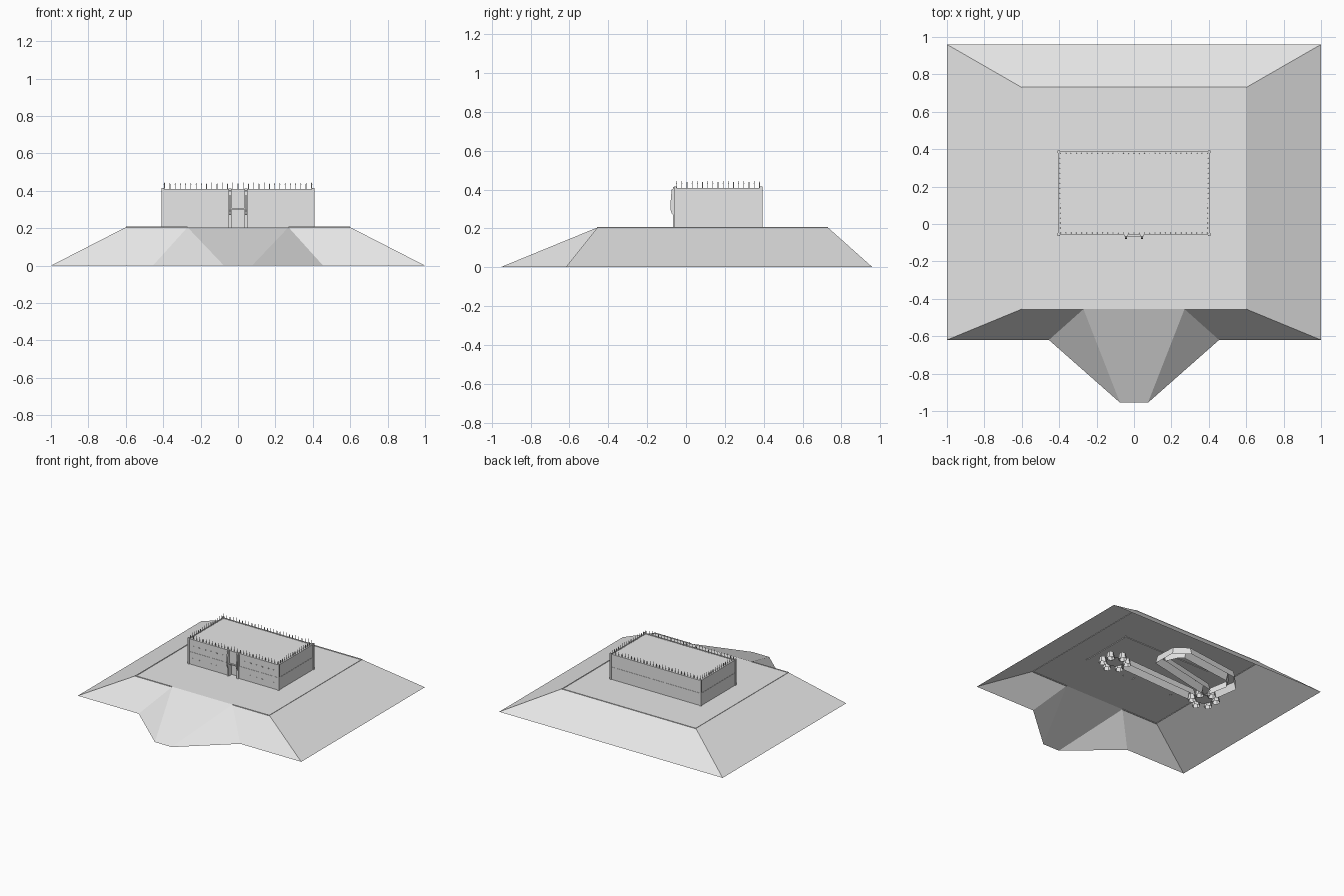
import bpy, bmesh, math
from mathutils import Vector

if "Cube" in bpy.data.objects:
    bpy.data.objects.remove(bpy.data.objects["Cube"])

mat = bpy.data.materials.new("pale_grey")
mat.diffuse_color = (0.8, 0.8, 0.8, 1)
mat.use_nodes = True
mat.node_tree.nodes["Principled BSDF"].inputs["Base Color"].default_value = mat.diffuse_color


def finish(name, bm, recalc=True):
    if recalc:
        bmesh.ops.recalc_face_normals(bm, faces=bm.faces)
    me = bpy.data.meshes.new(name)
    bm.to_mesh(me)
    bm.free()
    me.materials.append(mat)
    ob = bpy.data.objects.new(name, me)
    bpy.context.collection.objects.link(ob)
    return ob


def add_box(bm, x0, x1, y0, y1, z0, z1):
    vs = bmesh.ops.create_cube(bm, size=1)["verts"]
    for v in vs:
        v.co = Vector((x1 if v.co.x > 0 else x0, y1 if v.co.y > 0 else y0, z1 if v.co.z > 0 else z0))


def boxes(name, items):
    bm = bmesh.new()
    for b in items:
        add_box(bm, *b)
    return finish(name, bm)


TOP = 0.205

# Mound: open underneath, sloping sides and a tapered front ramp
bm = bmesh.new()
V = lambda *c: bm.verts.new(c)
bl, br = V(-1, .96, 0), V(1, .96, 0)
fl, fr = V(-1, -.62, 0), V(1, -.62, 0)
tbl, tbr = V(-.6, .73, TOP), V(.6, .73, TOP)
tfl, tfr = V(-.6, -.455, TOP), V(.6, -.455, TOP)
rl, rr = V(-.27, -.455, TOP), V(.27, -.455, TOP)
sl, sr = V(-.455, -.62, 0), V(.455, -.62, 0)
el, er = V(-.075, -.955, 0), V(.075, -.955, 0)
for f in [(tfl, rl, rr, tfr, tbr, tbl), (bl, fl, tfl, tbl), (fr, br, tbr, tfr), (br, bl, tbl, tbr),
          (fl, sl, rl, tfl), (sr, fr, tfr, rr), (sl, el, rl), (er, sr, rr), (el, er, rr, rl)]:
    bm.faces.new(f)
finish("mound", bm, False)

# Thin lip along the plateau edge, left open at the ramp
z0, z1 = TOP - .003, TOP + .003
boxes("plateau_lip", [(-.6, -.27, -.457, -.45, z0, z1), (.27, .6, -.457, -.45, z0, z1),
                      (-.6, -.593, -.455, .73, z0, z1), (.593, .6, -.455, .73, z0, z1),
                      (-.6, .6, .723, .732, z0, z1)])

# Blockhouse: two storeys with a recessed doorway
boxes("lower_storey", [(-.405, .405, -.03, .387, .2, .305),
                       (-.405, -.035, -.057, -.03, .2, .305), (.035, .405, -.057, -.03, .2, .305)])
boxes("upper_storey", [(-.403, .403, -.055, .385, .305, .405)])
boxes("roof_edge", [(-.405, .405, -.058, -.05, .402, .409), (-.405, .405, .38, .388, .402, .409),
                    (-.405, -.397, -.05, .38, .402, .409), (.397, .405, -.05, .38, .402, .409)])
boxes("corner_posts", [(x - .007, x + .007, y - .007, y + .007, .2, .415)
                       for x in (-.403, .403) for y in (-.056, .386)])

# Door posts, with a bowed bracket on each
bm = bmesh.new()
profile = [(-.055, .265), (-.073, .275), (-.081, .30), (-.08, .33), (-.074, .40), (-.055, .408)]
for s in (-1, 1):
    x = s * .043
    add_box(bm, x - .007, x + .007, -.068, -.05, .2, .413)
    a = [bm.verts.new((x - .005, y, z)) for y, z in profile]
    b = [bm.verts.new((x + .005, y, z)) for y, z in profile]
    bm.faces.new(a)
    bm.faces.new(b[::-1])
    for i in range(len(a)):
        j = (i + 1) % len(a)
        bm.faces.new((a[i], b[i], b[j], a[j]))
finish("door_posts", bm)
boxes("door_lintel", [(-.04, .04, -.066, -.05, .3, .307)])

# Loopholes on the front wall
slots = []
for s in (-1, 1):
    for z in (.255, .355):
        for i in range(6):
            x = s * (.1 + i * .052)
            slots.append((x - .006, x + .006, -.0585, -.05, z - .003, z + .003))
boxes("loopholes", slots)

# Row of stakes round the roof
bm = bmesh.new()


def stake(x, y):
    r = .0018
    add_box(bm, x - r, x + r, y - r, y + r, .403, .432)
    ring = bmesh.ops.create_cone(bm, segments=4, radius1=.0026, radius2=0, depth=.016, cap_ends=True)["verts"]
    for v in ring:
        v.co += Vector((x, y, .438))


for i in range(29):
    for y in (-.048, .378):
        stake(-.392 + i * .028, y)
for i in range(1, 16):
    for x in (-.395, .395):
        stake(x, -.048 + i * .0266)
finish("roof_stakes", bm)


# Buried passages: open-bottomed channels seen from below
def channel(name, path, w, z0, z1):
    bm = bmesh.new()
    rows = []
    for i, p in enumerate(path):
        p = Vector(p)
        a = Vector(path[max(i - 1, 0)])
        b = Vector(path[min(i + 1, len(path) - 1)])
        d = (b - a).normalized()
        n = Vector((-d.y, d.x)) * w / 2
        rows.append([bm.verts.new((p.x + k * n.x, p.y + k * n.y, z)) for k, z in
                     ((-1, z0), (-.6, z1), (.6, z1), (1, z0))])
    for r, q in zip(rows, rows[1:]):
        for k in range(3):
            bm.faces.new((r[k], r[k + 1], q[k + 1], q[k]))
    finish(name, bm, False)


channel("long_passage", [(-.33, .27), (.32, .30)], .08, .01, .07)
channel("loop_passage", [(-.44, .38), (-.47, .56), (-.38, .66), (.08, .72), (.16, .66), (.18, .52), (-.36, .4)],
        .08, .01, .07)

# Octagonal rooms at the passage ends, with small side alcoves
for side, cx in (("left", -.44), ("right", .42)):
    bm = bmesh.new()
    c = Vector((cx, .28, 0))
    floor = bmesh.ops.create_circle(bm, segments=8, radius=.07, cap_ends=True)["verts"]
    for v in floor:
        v.co += c + Vector((0, 0, .03))
    for k in range(6):
        a = math.radians(60 * k + 30)
        m = c + Vector((math.cos(a), math.sin(a), 0)) * .09
        ring = bmesh.ops.create_cone(bm, segments=6, radius1=.032, radius2=.024, depth=.05, cap_ends=False)["verts"]
        for v in ring:
            v.co += m + Vector((0, 0, .035))
    finish(side + "_buried_room", bm)
